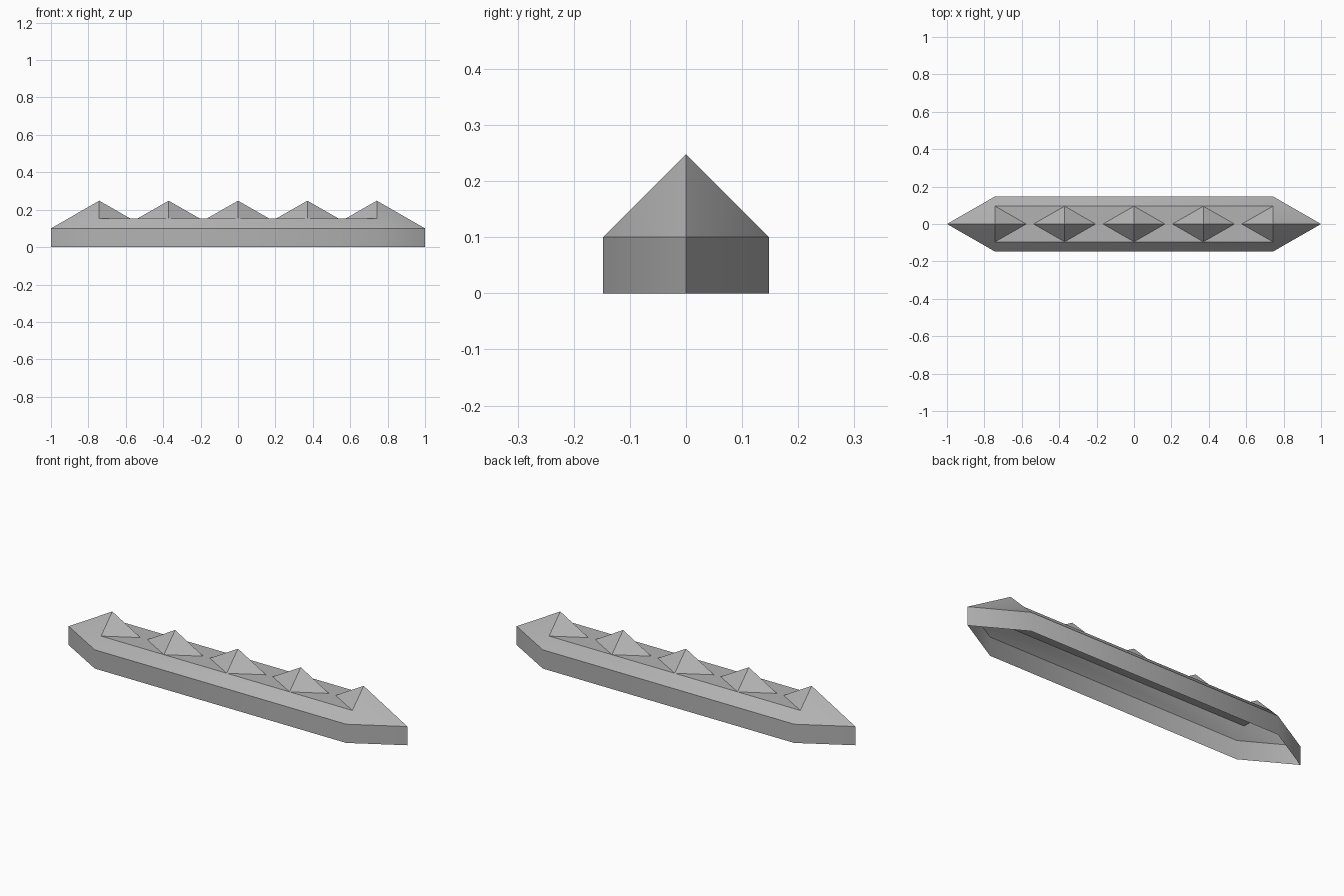
import bpy, bmesh, math

cube = bpy.data.objects.get("Cube")
if cube:
    bpy.data.objects.remove(cube, do_unlink=True)

TIP, SHOULDER, HALF_W = 1.0, 0.742, 0.148
WALL, DECK, PEAK = 0.1, 0.153, 0.248
DECK_W = PEAK - DECK
SPIKE_L = 0.166

grey = bpy.data.materials.new("light grey")
grey.use_nodes = True
colour = (0.45, 0.45, 0.45, 1)
grey.diffuse_color = colour
grey.node_tree.nodes["Principled BSDF"].inputs["Base Color"].default_value = colour


def make_object(name, polygons):
    """Build a welded, smooth-by-angle object from corner lists."""
    bm = bmesh.new()
    for corners in polygons:
        bm.faces.new([bm.verts.new(c) for c in corners])
    bmesh.ops.remove_doubles(bm, verts=bm.verts, dist=0.0005)
    bmesh.ops.recalc_face_normals(bm, faces=bm.faces)
    mesh = bpy.data.meshes.new(name)
    bm.to_mesh(mesh)
    bm.free()
    mesh.materials.append(grey)
    obj = bpy.data.objects.new(name, mesh)
    bpy.context.collection.objects.link(obj)
    bpy.ops.object.select_all(action="DESELECT")
    obj.select_set(True)
    bpy.context.view_layer.objects.active = obj
    bpy.ops.object.shade_smooth_by_angle(angle=math.radians(30))
    return obj


# Hull: open-bottomed hexagonal wall, sloping sides, pointed ends, flat deck
outline = [(TIP, 0), (SHOULDER, HALF_W), (-SHOULDER, HALF_W),
           (-TIP, 0), (-SHOULDER, -HALF_W), (SHOULDER, -HALF_W)]
hull = [[(*a, 0), (*b, 0), (*b, WALL), (*a, WALL)]
        for a, b in zip(outline, outline[1:] + outline[:1])]
for sy in (1, -1):
    hull.append([(-SHOULDER, sy * HALF_W, WALL), (SHOULDER, sy * HALF_W, WALL),
                 (SHOULDER, sy * DECK_W, DECK), (-SHOULDER, sy * DECK_W, DECK)])
    for sx in (1, -1):
        hull.append([(sx * TIP, 0, WALL), (sx * SHOULDER, sy * HALF_W, WALL),
                     (sx * SHOULDER, sy * DECK_W, DECK), (sx * SHOULDER, 0, PEAK)])
hull.append([(sx * SHOULDER, sy * DECK_W, DECK)
             for sx, sy in ((1, 1), (-1, 1), (-1, -1), (1, -1))])
make_object("hull", hull)

# Spikes: diamond-based pyramids; the end ones only need their inner half
for i in range(-2, 3):
    x = i * SHOULDER / 2
    sides = [s for s in (1, -1) if abs(x + s * SPIKE_L) < SHOULDER]
    make_object(f"spike_{i + 3}", [
        [(x, 0, PEAK), (x + sx * SPIKE_L, 0, DECK), (x, sy * DECK_W, DECK)]
        for sx in sides for sy in (1, -1)])
